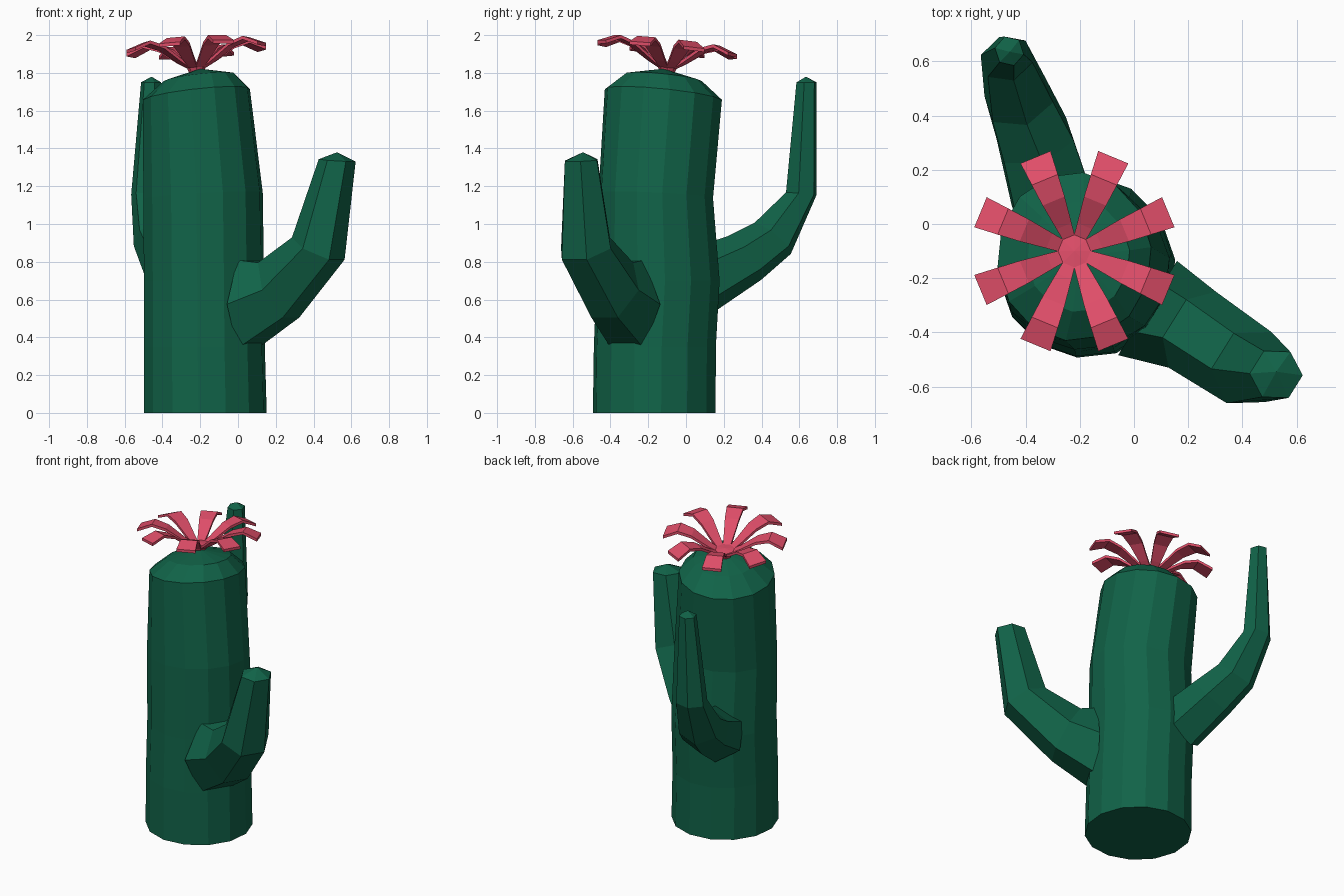
import bpy, math
from mathutils import Vector

if "Cube" in bpy.data.objects:
    bpy.data.objects.remove(bpy.data.objects["Cube"])


def material(name, rgb):
    m = bpy.data.materials.new(name)
    m.diffuse_color = (*rgb, 1)
    m.use_nodes = True
    m.node_tree.nodes["Principled BSDF"].inputs["Base Color"].default_value = m.diffuse_color
    return m


GREEN = material("cactus green", (0.0055, 0.125, 0.065))
PINK = material("flower pink", (0.74, 0.075, 0.14))


def make(name, verts, faces, mat):
    me = bpy.data.meshes.new(name)
    me.from_pydata(verts, [], faces)
    me.materials.append(mat)
    ob = bpy.data.objects.new(name, me)
    bpy.context.collection.objects.link(ob)
    return ob


def loft(name, rings, apex, mat):
    """Skin equal rings, flat cap at the start, pointed cap at the end."""
    n = len(rings[0])
    verts = [p for r in rings for p in r] + [apex]
    faces = [tuple(reversed(range(n)))]
    for k in range(len(rings) - 1):
        for i in range(n):
            j = (i + 1) % n
            faces.append((k * n + i, k * n + j, k * n + n + j, k * n + n + i))
    last = (len(rings) - 1) * n
    faces += [(last + i, last + (i + 1) % n, len(verts) - 1) for i in range(n)]
    return make(name, verts, faces, mat)


# Trunk: z, centre x, centre y, radius x, radius y, tilt amount
def trunk_ring(z, cx, cy, rx, ry, tilt, n=14):
    ring = []
    for i in range(n):
        a = 2 * math.pi * (i + 0.25) / n
        dx, dy = rx * math.cos(a), ry * math.sin(a)
        ring.append(Vector((cx + dx, cy + dy, z + tilt * (0.11 * dx - 0.1 * dy))))
    return ring


trunk = [(0, -0.173, -0.168, 0.327, 0.327, 0),
         (0.35, -0.178, -0.165, 0.322, 0.325, 0),
         (0.70, -0.18, -0.148, 0.32, 0.328, 0),
         (1.15, -0.185, -0.16, 0.318, 0.305, 0.5),
         (1.685, -0.22, -0.12, 0.285, 0.312, 1),
         (1.775, -0.205, -0.12, 0.19, 0.205, 1)]
loft("trunk", [trunk_ring(*s) for s in trunk], Vector((-0.2, -0.12, 1.822)), GREEN)


# Arms: centre, pitch in degrees, half width, half height
def arm(name, azimuth, phase, sections, apex):
    az = math.radians(azimuth)
    d = Vector((math.cos(az), math.sin(az), 0))
    side = Vector((-d.y, d.x, 0))
    rings = []
    for c, pitch, w, h in sections:
        p = math.radians(pitch)
        up = Vector((0, 0, math.cos(p))) - d * math.sin(p)
        rings.append([Vector(c) + side * w * math.cos(a) + up * h * math.sin(a)
                      for a in (math.radians(phase + 60 * i) for i in range(6))])
    loft(name, rings, Vector(apex), GREEN)


arm("front_right_arm", -32, 0,
    [((0.05, -0.31, 0.575), 0, 0.205, 0.27),
     ((0.215, -0.39, 0.65), 28, 0.165, 0.19),
     ((0.425, -0.53, 0.87), 63, 0.155, 0.15),
     ((0.525, -0.555, 1.337), 86, 0.098, 0.098)],
    (0.525, -0.545, 1.38))
arm("back_arm", 108, 30,
    [((-0.30, 0.08, 0.70), 25, 0.17, 0.18),
     ((-0.365, 0.31, 0.82), 38, 0.155, 0.148),
     ((-0.425, 0.46, 0.925), 50, 0.135, 0.13),
     ((-0.47, 0.61, 1.16), 85, 0.10, 0.085),
     ((-0.46, 0.638, 1.75), 90, 0.054, 0.056)],
    (-0.458, 0.635, 1.78))

# Flower, leaning slightly with the trunk top
CENTRE = Vector((-0.22, -0.10, 1.82))


def place(x, y, z):
    return CENTRE + Vector((x, y, z + 0.05 * x - 0.1 * y))


def circle(r, z, n=8):
    return [place(r * math.cos(2 * math.pi * i / n), r * math.sin(2 * math.pi * i / n), z)
            for i in range(n)]


loft("flower_centre", [circle(0.04, -0.015), circle(0.06, 0.03)], place(0, 0, 0.036), PINK)

# Petals: radius, height, half width
petal = [(0.03, 0.015, 0.02), (0.10, 0.055, 0.03), (0.20, 0.122, 0.044),
         (0.285, 0.148, 0.052), (0.375, 0.112, 0.06)]
for k in range(8):
    a = math.radians(22.5 + 45 * k)
    c, s = math.cos(a), math.sin(a)
    rings = []
    for r, h, w in petal:
        rings.append([place(r * c - t * s, r * s + t * c, h + dz)
                      for t, dz in ((-w, -0.018), (w, -0.018), (w, 0), (-w, 0))])
    r, h, w = petal[-1]
    loft("petal_%d" % (k + 1), rings, place(r * c, r * s, h - 0.009), PINK)

# Make every surface face outward
import bmesh
for ob in bpy.context.collection.objects:
    bm = bmesh.new()
    bm.from_mesh(ob.data)
    bmesh.ops.recalc_face_normals(bm, faces=bm.faces)
    bm.to_mesh(ob.data)
    bm.free()
